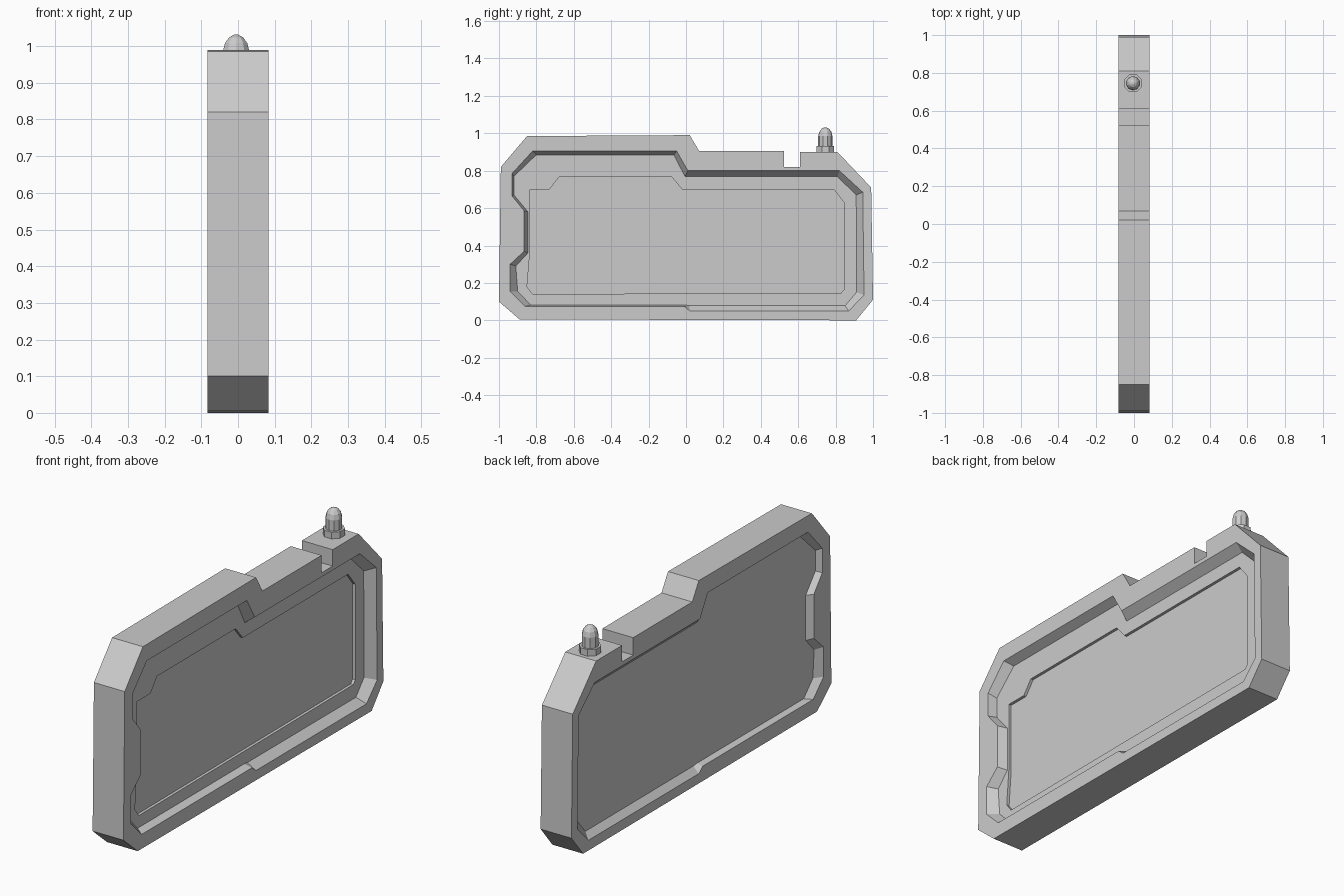
import bpy, bmesh
from math import cos, sin, tau
from mathutils import Vector

if "Cube" in bpy.data.objects:
    bpy.data.objects.remove(bpy.data.objects["Cube"])

HALF = 0.083

# Profiles as (y, z), counter-clockwise
OUTER = [(-0.89, 0.005), (0.91, 0), (1, 0.11), (0.99, 0.71), (0.81, 0.90),
         (0.61, 0.90), (0.61, 0.82), (0.525, 0.82), (0.525, 0.905),
         (0.07, 0.905), (0.02, 0.99), (-0.85, 0.985), (-0.99, 0.82), (-1, 0.10)]
RIM = [(-0.86, 0.075), (-0.01, 0.075), (0.02, 0.05), (0.87, 0.05), (0.952, 0.135),
       (0.945, 0.685), (0.82, 0.80), (0.01, 0.80), (-0.05, 0.905), (-0.82, 0.905),
       (-0.93, 0.785), (-0.93, 0.665), (-0.865, 0.585), (-0.865, 0.37),
       (-0.94, 0.30), (-0.94, 0.155)]
FLOOR = [(-0.83, 0.082), (-0.01, 0.082), (0.02, 0.079), (0.85, 0.078), (0.912, 0.15),
         (0.91, 0.67), (0.81, 0.768), (-0.005, 0.768), (-0.065, 0.885), (-0.80, 0.885),
         (-0.92, 0.77), (-0.92, 0.67), (-0.845, 0.58), (-0.845, 0.36),
         (-0.91, 0.29), (-0.90, 0.155)]
PANEL = [(-0.82, 0.14), (0.83, 0.147), (0.845, 0.165), (0.845, 0.63), (0.79, 0.70),
         (-0.02, 0.70), (-0.075, 0.765), (-0.68, 0.765), (-0.73, 0.70),
         (-0.835, 0.70), (-0.835, 0.36), (-0.85, 0.18)]


def finish(bm, name):
    bmesh.ops.recalc_face_normals(bm, faces=bm.faces)
    mesh = bpy.data.meshes.new(name)
    bm.to_mesh(mesh)
    bm.free()
    obj = bpy.data.objects.new(name, mesh)
    bpy.context.collection.objects.link(obj)
    return obj


def loop(bm, profile, x):
    vs = [bm.verts.new((x, y, z)) for y, z in profile]
    for i, v in enumerate(vs):
        bm.edges.new((vs[i - 1], v))
    return vs


def bridge(bm, a, b):
    for i in range(len(a)):
        bm.faces.new((a[i - 1], a[i], b[i], b[i - 1]))


def fill(bm, *loops):
    edges = [bm.edges.get((vs[i - 1], vs[i])) for vs in loops for i in range(len(vs))]
    bmesh.ops.triangle_fill(bm, edges=edges, use_beauty=True, normal=Vector((1, 0, 0)))


# Plate body: chunky frame, recessed floors on both sides, sunk panel on +x
bm = bmesh.new()
outer_r, outer_l = loop(bm, OUTER, HALF), loop(bm, OUTER, -HALF)
bridge(bm, outer_r, outer_l)
rim_r, rim_l = loop(bm, RIM, HALF), loop(bm, RIM, -HALF)
floor_r, floor_l = loop(bm, FLOOR, 0.04), loop(bm, FLOOR, -0.053)
panel_top, panel_low = loop(bm, PANEL, 0.04), loop(bm, PANEL, 0.026)
bridge(bm, rim_r, floor_r)
bridge(bm, rim_l, floor_l)
bridge(bm, panel_top, panel_low)
fill(bm, outer_r, rim_r)
fill(bm, outer_l, rim_l)
fill(bm, floor_r, panel_top)
fill(bm, panel_low)
fill(bm, floor_l)
bmesh.ops.dissolve_limit(bm, angle_limit=0.01, verts=[], edges=bm.edges)
finish(bm, "plate_frame")


def lathe(name, profile, sides, centre):
    bm = bmesh.new()
    rings = [[bm.verts.new((centre[0] + r * cos(tau * (i + 0.5) / sides),
                            centre[1] + r * sin(tau * (i + 0.5) / sides), z))
              for i in range(sides)] for r, z in profile]
    for a, b in zip(rings, rings[1:]):
        bridge(bm, a, b)
    bm.faces.new(rings[0])
    bm.faces.new(rings[-1])
    return finish(bm, name)


# Rounded stud on its collar
CENTRE = (-0.005, 0.745)
lathe("stud_collar", [(0.05, 0.89), (0.05, 0.932)], 8, CENTRE)
lathe("stud_tip", [(0.038, 0.92), (0.038, 0.985), (0.032, 1.008),
                   (0.02, 1.024), (0.006, 1.031)], 10, CENTRE)
